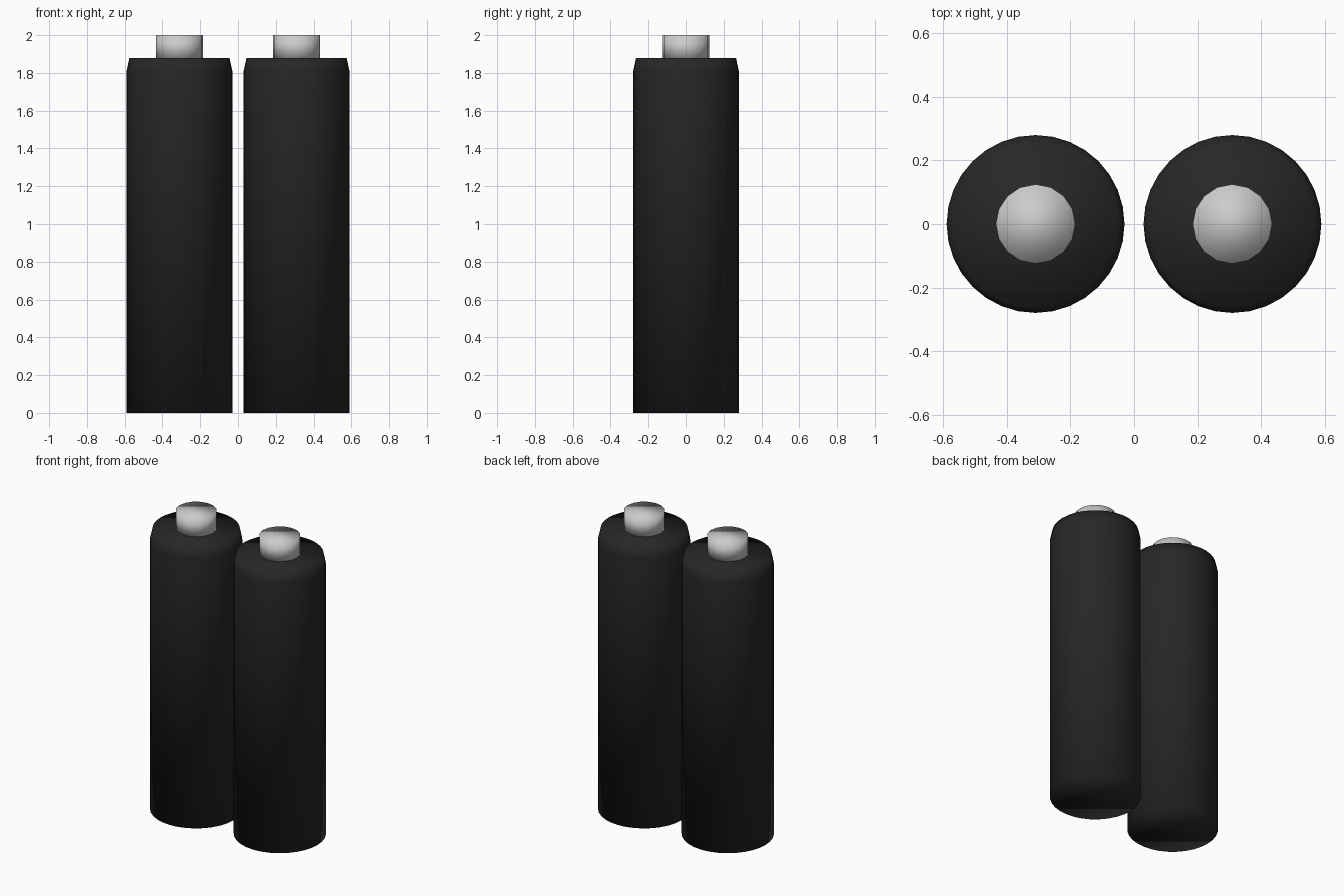
import bpy, bmesh
from math import cos, sin, tau

if "Cube" in bpy.data.objects:
    bpy.data.objects.remove(bpy.data.objects["Cube"])

def lathe(name, profile, sides, x, material=None):
    """Solid of revolution from (radius, z) points, capped at both ends."""
    bm = bmesh.new()
    rings = [[bm.verts.new((r * cos(tau * i / sides), r * sin(tau * i / sides), z))
              for i in range(sides)] for r, z in profile]
    for low, high in zip(rings, rings[1:]):
        for i in range(sides):
            j = (i + 1) % sides
            bm.faces.new((low[i], low[j], high[j], high[i]))
    bm.faces.new(rings[0][::-1])
    bm.faces.new(rings[-1])
    for f in bm.faces:
        f.smooth = True
    mesh = bpy.data.meshes.new(name)
    bm.to_mesh(mesh)
    bm.free()
    obj = bpy.data.objects.new(name, mesh)
    obj.location.x = x
    bpy.context.collection.objects.link(obj)
    if material:
        mesh.materials.append(material)
    return obj

black = bpy.data.materials.new("black_casing")
black.diffuse_color = (0.02, 0.02, 0.02, 1)
black.use_nodes = True
black.node_tree.nodes["Principled BSDF"].inputs["Base Color"].default_value = black.diffuse_color

for side, x in (("left", -0.31), ("right", 0.31)):
    # Casing with a narrow tapered shoulder
    lathe(side + "_casing", [(0.28, 0), (0.28, 1.81), (0.265, 1.88)], 32, x, black)
    # Metal contact on top
    lathe(side + "_terminal", [(0.125, 1.87), (0.125, 2.0)], 16, x)
